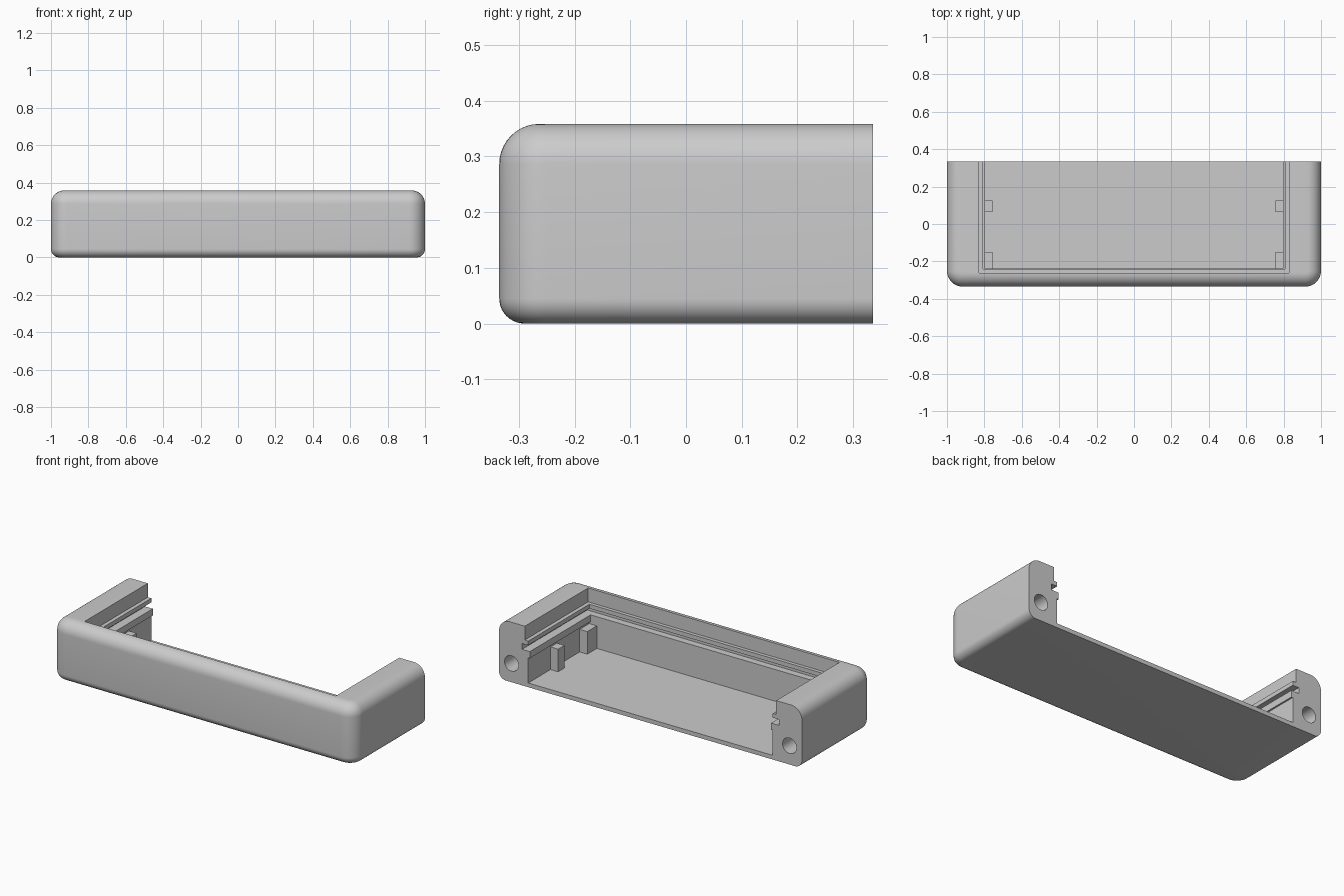
import bpy, bmesh
from math import sin, cos, pi

cube = bpy.data.objects.get("Cube")
if cube:
    bpy.data.objects.remove(cube, do_unlink=True)

grey = bpy.data.materials.new("plain grey")
grey.use_nodes = True
colour = (0.6, 0.6, 0.6, 1)
grey.diffuse_color = colour
grey.node_tree.nodes["Principled BSDF"].inputs["Base Color"].default_value = colour

FRONT, BACK, HEIGHT = -0.335, 0.335, 0.358
STEPS = 10


def finish(name, bm):
    bmesh.ops.recalc_face_normals(bm, faces=bm.faces)
    mesh = bpy.data.meshes.new(name)
    bm.to_mesh(mesh)
    bm.free()
    mesh.materials.append(grey)
    obj = bpy.data.objects.new(name, mesh)
    bpy.context.collection.objects.link(obj)
    return obj


def loft(name, rings):
    """Join closed rings of points into a capped solid."""
    bm = bmesh.new()
    loops = [[bm.verts.new(p) for p in ring] for ring in rings]
    for a, b in zip(loops, loops[1:]):
        for i in range(len(a)):
            j = (i + 1) % len(a)
            bm.faces.new((a[i], a[j], b[j], b[i]))
    bm.faces.new(loops[0])
    bm.faces.new(loops[-1])
    return finish(name, bm)


def box(name, x0, x1, y0, y1, z0, z1):
    return loft(name, [[(x0, y0, z), (x1, y0, z), (x1, y1, z), (x0, y1, z)]
                       for z in (z0, z1)])


# Outer body: rounded front corners, flat back, filleted top and bottom
def body_ring(inset, z, corner=0.085):
    r = corner - inset
    ring = [(1 - inset, BACK, z), (inset - 1, BACK, z)]
    for side, start in ((-1, pi), (1, 1.5 * pi)):
        for i in range(STEPS + 1):
            a = start + i * pi / 2 / STEPS
            ring.append((side * (1 - corner) + r * cos(a),
                         FRONT + corner + r * sin(a), z))
    return ring


low, high = 0.045, 0.072
arc = [i * pi / 2 / STEPS for i in range(STEPS + 1)]
rings = [body_ring(low * (1 - sin(a)), low * (1 - cos(a))) for a in arc]
rings += [body_ring(high * (1 - cos(a)), HEIGHT - high * (1 - sin(a))) for a in arc]
body = loft("enclosure_body", rings)

# Stepped cavity: half width, front limit, bottom, top of each layer
layers = [
    (0.807, -0.240, 0.025, 0.175),   # lower room
    (0.797, -0.239, 0.175, 0.215),   # lower rail
    (0.848, -0.280, 0.215, 0.250),   # panel groove
    (0.807, -0.241, 0.250, 0.275),   # upper rail
    (0.830, -0.262, 0.275, 0.500),   # top opening
]
cavity_rings = []
for w, front, z0, z1 in layers:
    for z in (z0, z1):
        cavity_rings.append([(-w, front, z), (w, front, z), (w, w, z), (-w, w, z)])
cutters = [loft("cavity_cutter", cavity_rings)]

# Screw holes in the back ends of the side walls
for side in (1, -1):
    hole = [[(side * 0.918 + 0.046 * cos(k * pi / 16), y, 0.112 + 0.046 * sin(k * pi / 16))
             for k in range(32)] for y in (0.08, 0.4)]
    cutters.append(loft("hole_cutter", hole))

for cutter in cutters:
    cutter.hide_render = True
    mod = body.modifiers.new("cut", "BOOLEAN")
    mod.operation = "DIFFERENCE"
    mod.solver = "EXACT"
    mod.object = cutter
    bpy.context.view_layer.objects.active = body
    bpy.ops.object.modifier_apply(modifier=mod.name)
    bpy.data.objects.remove(cutter, do_unlink=True)

bpy.ops.object.select_all(action="DESELECT")
body.select_set(True)
bpy.context.view_layer.objects.active = body
bpy.ops.object.shade_smooth_by_angle(angle=0.5)

# Support blocks against the inner side walls
for side, label in ((1, "left"), (-1, "right")):
    for place, y0, y1 in (("front", -0.245, -0.15), ("rear", 0.065, 0.125)):
        x0, x1 = sorted((side * 0.757, side * 0.815))
        box(f"{label}_{place}_support", x0, x1, y0, y1, 0.02, 0.16)
